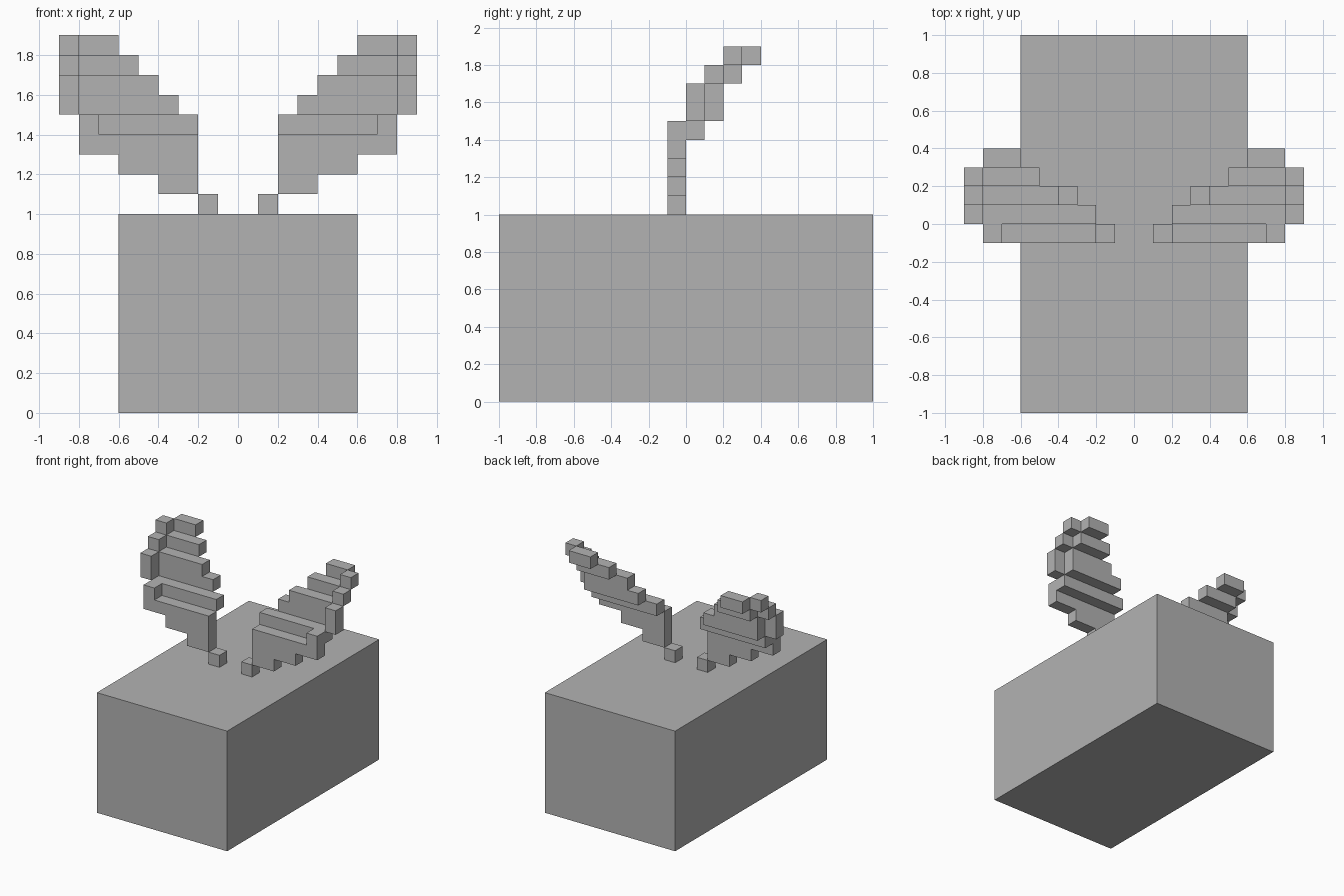
import bpy
import bmesh
from mathutils import Matrix, Vector

cube = bpy.data.objects.get("Cube")
if cube:
    bpy.data.objects.remove(cube, do_unlink=True)

grey = bpy.data.materials.new("grey")
grey.use_nodes = True
colour = (0.45, 0.45, 0.45, 1.0)
grey.diffuse_color = colour
grey.node_tree.nodes["Principled BSDF"].inputs["Base Color"].default_value = colour


def make_blocks(name, blocks, side=1):
    """Build one flat-shaded object from (x0, x1, y0, y1, z0, z1) blocks."""
    bm = bmesh.new()
    for x0, x1, y0, y1, z0, z1 in blocks:
        centre = Vector((side * (x0 + x1) / 2, (y0 + y1) / 2, (z0 + z1) / 2))
        size = Matrix.Diagonal((x1 - x0, y1 - y0, z1 - z0, 1))
        bmesh.ops.create_cube(bm, size=1, matrix=Matrix.Translation(centre) @ size)
    mesh = bpy.data.meshes.new(name)
    bm.to_mesh(mesh)
    bm.free()
    mesh.materials.append(grey)
    obj = bpy.data.objects.new(name, mesh)
    bpy.context.collection.objects.link(obj)
    return obj


# Body
make_blocks("body", [(-0.6, 0.6, -1, 1, 0, 1)])

# Wing rows: inner x, outer x, front y, bottom z (each row is 0.1 deep and tall)
rows = [
    (0.1, 0.2, -0.1, 1.0),
    (0.2, 0.4, -0.1, 1.1),
    (0.2, 0.6, -0.1, 1.2),
    (0.2, 0.8, -0.1, 1.3),
    (0.2, 0.8, 0.0, 1.4),
    (0.3, 0.8, 0.1, 1.5),
    (0.4, 0.8, 0.1, 1.6),
    (0.5, 0.8, 0.2, 1.7),
    (0.6, 0.8, 0.3, 1.8),
]
# Forward-curled outer edge: inner x, front y, bottom z, height
tips = [
    (0.7, -0.1, 1.4, 0.1),
    (0.8, 0.0, 1.5, 0.2),
    (0.8, 0.1, 1.7, 0.1),
    (0.8, 0.2, 1.8, 0.1),
]
wing = [(x0, x1, y, y + 0.1, z, z + 0.1) for x0, x1, y, z in rows]
wing += [(x, x + 0.1, y, y + 0.1, z, z + h) for x, y, z, h in tips]

# Mirrored wings
for name, side in (("left_wing", 1), ("right_wing", -1)):
    make_blocks(name, wing, side)
